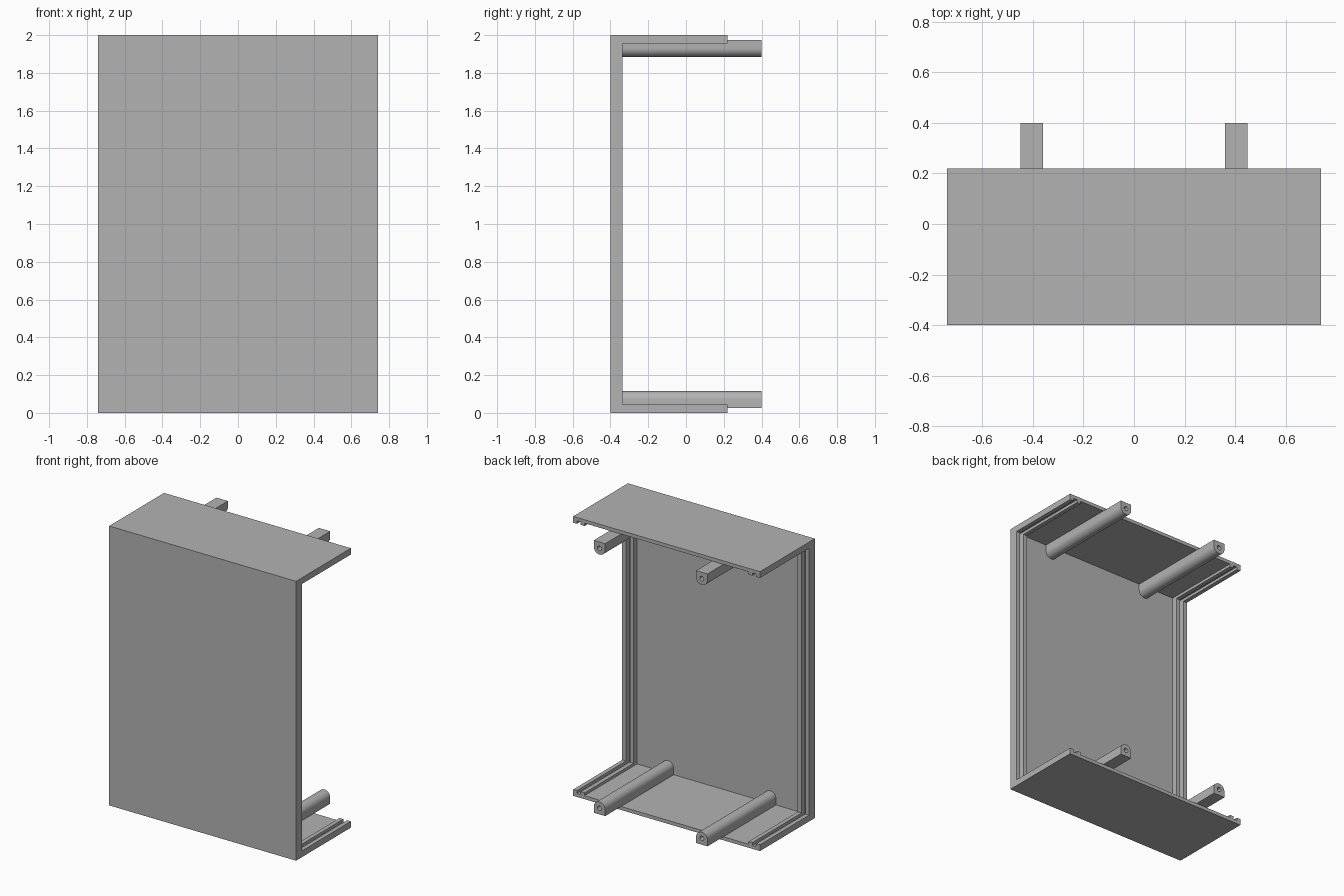
import bpy, bmesh, math
from mathutils import Matrix, Vector

if "Cube" in bpy.data.objects:
    bpy.data.objects.remove(bpy.data.objects["Cube"], do_unlink=True)

HALF_W, HEIGHT = 0.74, 2.0
FRONT, BACK, POST_END = -0.40, 0.22, 0.40
WALL = 0.025                          # thin wall between the rails
RAIL_PLATE, RAIL_PANEL = 0.045, 0.065  # wall plus rail height
RAIL = 0.03                           # rail and groove width
POST_R, POST_X, HOLE_R = 0.045, 0.405, 0.016

grey = bpy.data.materials.new("plain grey")
grey.use_nodes = True
colour = (0.45, 0.45, 0.45, 1)
grey.diffuse_color = colour
grey.node_tree.nodes["Principled BSDF"].inputs["Base Color"].default_value = colour


def finish(name, bm):
    bmesh.ops.recalc_face_normals(bm, faces=bm.faces)
    mesh = bpy.data.meshes.new(name)
    bm.to_mesh(mesh)
    bm.free()
    obj = bpy.data.objects.new(name, mesh)
    mesh.materials.append(grey)
    bpy.context.collection.objects.link(obj)
    return obj


def box(name, low, high):
    low, high = Vector(low), Vector(high)
    bm = bmesh.new()
    place = Matrix.Translation((low + high) / 2) @ Matrix.Diagonal((high - low).to_4d())
    place[3][3] = 1
    bmesh.ops.create_cube(bm, size=1, matrix=place)
    return finish(name, bm)


def cut(obj, cutter):
    mod = obj.modifiers.new("cut", "BOOLEAN")
    mod.operation, mod.solver, mod.object = "DIFFERENCE", "EXACT", cutter
    bpy.context.view_layer.objects.active = obj
    bpy.ops.object.modifier_apply(modifier=mod.name)
    bpy.data.objects.remove(cutter, do_unlink=True)


def inside(x0, x1, panel, plate):
    """Space inside the shell between two x positions, open at the back."""
    return box("cutter", (x0, FRONT + panel, plate), (x1, BACK + 0.1, HEIGHT - plate))


# Channel-shaped shell: hollow it, then sink the floor and the two side grooves
shell = box("shell", (-HALF_W, FRONT, 0), (HALF_W, BACK, HEIGHT))
cut(shell, inside(-1, 1, RAIL_PANEL, RAIL_PLATE))
floor_x = HALF_W - 3 * RAIL
cut(shell, inside(-floor_x, floor_x, WALL, WALL))
for x in (-HALF_W + RAIL, HALF_W - 2 * RAIL):
    cut(shell, inside(x, x + RAIL, WALL, WALL))


# Screw posts: flat against the plate, rounded towards the middle
def post(name, x, top):
    centre = WALL + POST_R
    start = FRONT + WALL
    arc = [(POST_R * math.cos(i * math.pi / 24), centre + POST_R * math.sin(i * math.pi / 24))
           for i in range(25)]
    outline = [(POST_R, WALL)] + arc + [(-POST_R, WALL)]
    flip = (lambda z: HEIGHT - z) if top else (lambda z: z)
    bm = bmesh.new()
    face = bm.faces.new([bm.verts.new((x + px, start, flip(pz))) for px, pz in outline])
    new = bmesh.ops.extrude_face_region(bm, geom=[face])["geom"]
    bmesh.ops.translate(bm, vec=(0, POST_END - start, 0),
                        verts=[v for v in new if isinstance(v, bmesh.types.BMVert)])
    obj = finish(name, bm)

    # Screw hole in the free end
    bm = bmesh.new()
    bmesh.ops.create_cone(bm, cap_ends=True, segments=24, radius1=HOLE_R, radius2=HOLE_R, depth=0.4,
                          matrix=Matrix.Translation((x, POST_END, flip(centre)))
                          @ Matrix.Rotation(math.pi / 2, 4, "X"))
    cut(obj, finish("hole", bm))
    bpy.ops.object.select_all(action="DESELECT")
    obj.select_set(True)
    bpy.context.view_layer.objects.active = obj
    bpy.ops.object.shade_smooth_by_angle(angle=math.radians(30))


for side, x in (("left", POST_X), ("right", -POST_X)):
    for level in ("lower", "upper"):
        post(f"{level}_{side}_post", x, level == "upper")
